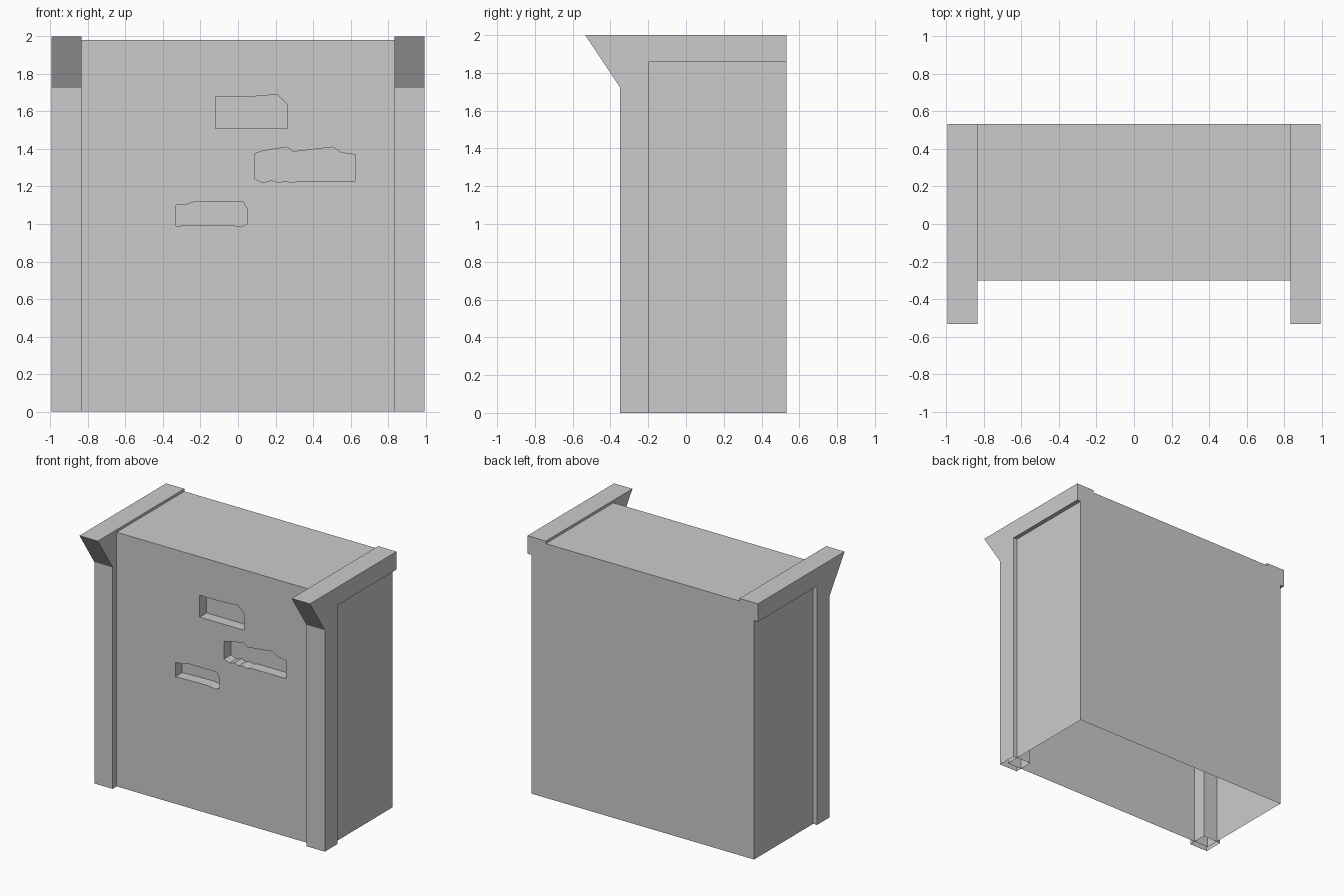
import bpy
import bmesh
from mathutils import Vector

cube = bpy.data.objects.get("Cube")
if cube:
    bpy.data.objects.remove(cube, do_unlink=True)

stone = bpy.data.materials.new("light_grey")
stone.use_nodes = True
GREY = (0.6, 0.6, 0.6, 1)
stone.diffuse_color = GREY
stone.node_tree.nodes["Principled BSDF"].inputs["Base Color"].default_value = GREY


def prism(name, outline, direction):
    """Extrude a flat outline along a direction into a solid object."""
    bm = bmesh.new()
    base = bm.faces.new([bm.verts.new(p) for p in outline])
    ext = bmesh.ops.extrude_face_region(bm, geom=[base], use_keep_orig=True)
    moved = [v for v in ext["geom"] if isinstance(v, bmesh.types.BMVert)]
    bmesh.ops.translate(bm, verts=moved, vec=Vector(direction))
    bmesh.ops.recalc_face_normals(bm, faces=bm.faces)
    mesh = bpy.data.meshes.new(name)
    bm.to_mesh(mesh)
    bm.free()
    mesh.materials.append(stone)
    obj = bpy.data.objects.new(name, mesh)
    bpy.context.collection.objects.link(obj)
    return obj


def open_bottom(obj):
    """Remove the faces lying on the ground."""
    bm = bmesh.new()
    bm.from_mesh(obj.data)
    low = [f for f in bm.faces if all(abs(v.co.z) < 0.001 for v in f.verts)]
    bmesh.ops.delete(bm, geom=low, context="FACES_ONLY")
    bm.to_mesh(obj.data)
    bm.free()


# Main wall block
FRONT, BACK, HALF, TOP = -0.30, 0.533, 0.96, 1.98
wall = prism("wall_block", [(-HALF, FRONT, 0), (HALF, FRONT, 0),
                            (HALF, BACK, 0), (-HALF, BACK, 0)], (0, 0, TOP))

# Chipped brick recesses in the front of the wall, as (x, z) outlines
recesses = {
    "upper": [(-.12, 1.51), (-.12, 1.68), (.08, 1.68), (.21, 1.69),
              (.26, 1.64), (.26, 1.51)],
    "middle": [(.09, 1.24), (.09, 1.375), (.135, 1.39), (.26, 1.41), (.295, 1.385),
               (.505, 1.41), (.55, 1.38), (.625, 1.37), (.625, 1.23), (.32, 1.23),
               (.29, 1.22), (.25, 1.23), (.215, 1.22), (.18, 1.235), (.135, 1.22)],
    "lower": [(-.33, .99), (-.33, 1.1), (-.27, 1.105), (-.23, 1.12), (.025, 1.12),
              (.05, 1.08), (.05, 1), (.015, .985), (-.045, .995), (-.145, .995)],
}
DEPTH = 0.085
bpy.context.view_layer.objects.active = wall
for name, outline in recesses.items():
    cutter = prism(name + "_recess_cutter", [(x, FRONT - 0.1, z) for x, z in outline],
                   (0, DEPTH + 0.1, 0))
    cutter.hide_render = True
    mod = wall.modifiers.new(name, "BOOLEAN")
    mod.operation = "DIFFERENCE"
    mod.solver = "EXACT"
    mod.object = cutter
    bpy.ops.object.modifier_apply(modifier=mod.name)
    bpy.data.objects.remove(cutter, do_unlink=True)
open_bottom(wall)

# Side posts with a slanted front bracket and a beam running to the back
profile = [(-.35, 0), (-.195, 0), (-.195, 1.86), (BACK, 1.86), (BACK, 2),
           (-.533, 2), (-.35, 1.725)]
INNER, OUTER = 0.835, 0.993
for side, sign in (("left", 1), ("right", -1)):
    post = prism(side + "_post_and_beam", [(sign * INNER, y, z) for y, z in profile],
                 (sign * (OUTER - INNER), 0, 0))
    open_bottom(post)
